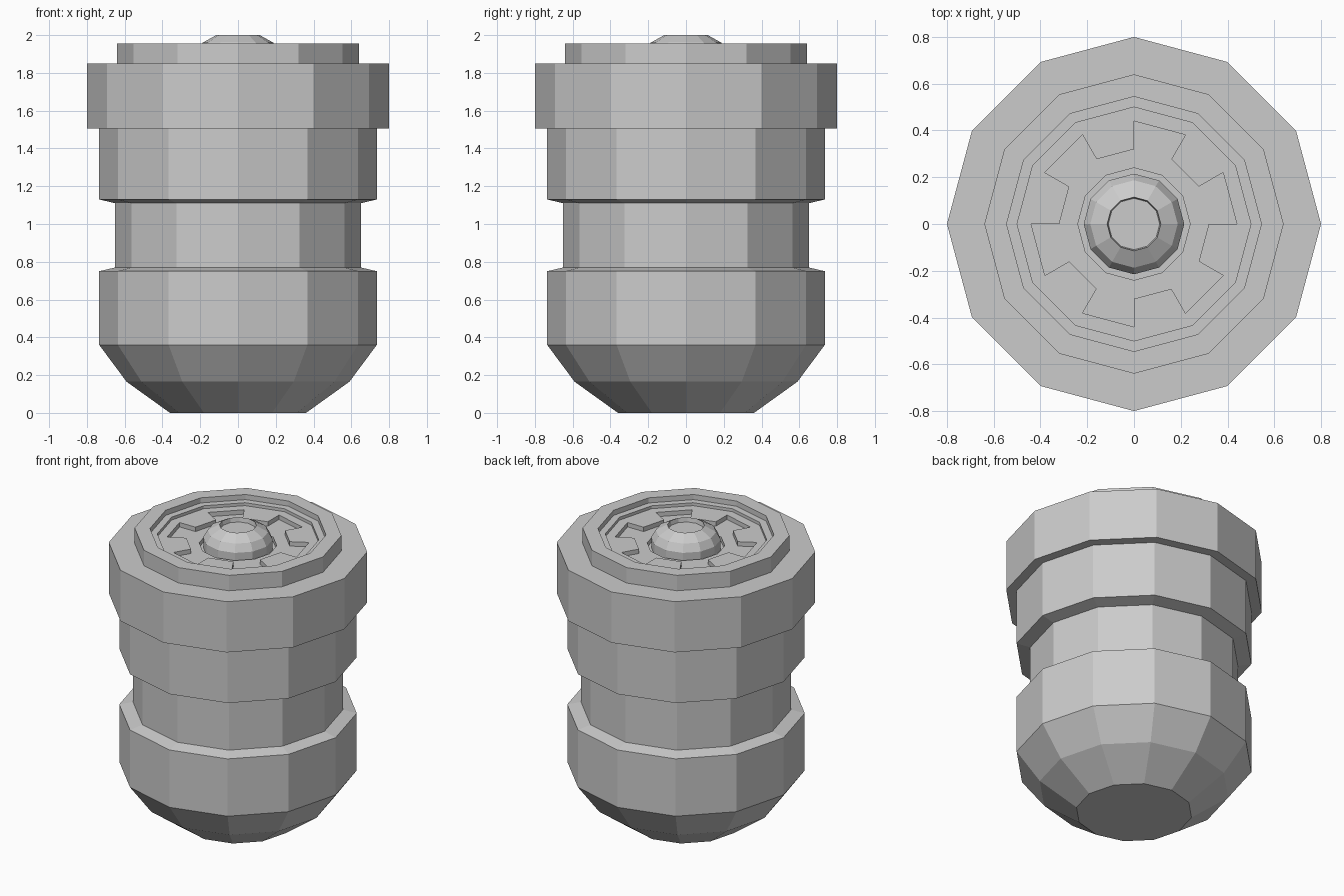
import bpy, bmesh, math

if "Cube" in bpy.data.objects:
    bpy.data.objects.remove(bpy.data.objects["Cube"])

SIDES = 12


def pt(r, z, i):
    a = 2 * math.pi * i / SIDES
    return (r * math.cos(a), r * math.sin(a), z)


def finish(name, bm):
    bmesh.ops.remove_doubles(bm, verts=bm.verts, dist=0.0005)
    me = bpy.data.meshes.new(name)
    bm.to_mesh(me)
    bm.free()
    ob = bpy.data.objects.new(name, me)
    bpy.context.collection.objects.link(ob)
    return ob


def lathe(name, profile, cap_start=False, cap_end=False):
    """Spin an (r, z) profile, listed from the outside bottom upward and in."""
    bm = bmesh.new()
    rings = [[bm.verts.new(pt(r, z, i)) for i in range(SIDES)] for r, z in profile]
    for a, b in zip(rings, rings[1:]):
        for i in range(SIDES):
            j = (i + 1) % SIDES
            bm.faces.new((a[i], a[j], b[j], b[i]))
    if cap_start:
        bm.faces.new(rings[0][::-1])
    if cap_end:
        bm.faces.new(rings[-1])
    return finish(name, bm)


PLATE, FLOOR, MOAT = 1.90, 1.87, 1.84

# Canister body: bowl base, waist groove, collar, stepped rim
lathe("canister_body", [
    (0.36, 0), (0.59, 0.165), (0.735, 0.36), (0.735, 0.75),
    (0.65, 0.77), (0.65, 1.11), (0.735, 1.13), (0.735, 1.505),
    (0.80, 1.505), (0.80, 1.85), (0.64, 1.85), (0.64, 1.955),
    (0.545, 1.955), (0.545, 1.92), (0.50, 1.92), (0.50, PLATE)], cap_start=True)

# Recessed top plate with six notches opening toward the centre
bm = bmesh.new()


def quad(*pts):
    bm.faces.new([bm.verts.new(p) for p in pts])


for i in range(SIDES):
    r = 0.44 if i % 2 == 0 else 0.32
    j = i + 1
    quad(pt(0.50, PLATE, i), pt(0.50, PLATE, j), pt(r, PLATE, j), pt(r, PLATE, i))
    quad(pt(r, PLATE, i), pt(r, PLATE, j), pt(r, FLOOR, j), pt(r, FLOOR, i))
    quad(pt(0.32, FLOOR, i), pt(0.32, FLOOR, j), pt(0.24, FLOOR, j), pt(0.24, FLOOR, i))
    if i % 2 == 0:
        quad(pt(r, FLOOR, i), pt(r, FLOOR, j), pt(0.32, FLOOR, j), pt(0.32, FLOOR, i))
        quad(pt(0.32, PLATE, i), pt(0.44, PLATE, i), pt(0.44, FLOOR, i), pt(0.32, FLOOR, i))
        quad(pt(0.44, PLATE, j), pt(0.32, PLATE, j), pt(0.32, FLOOR, j), pt(0.44, FLOOR, j))
finish("notched_top_plate", bm)

# Centre knob with surrounding moat and hollow tip
lathe("centre_knob", [
    (0.24, FLOOR), (0.24, MOAT), (0.215, MOAT), (0.215, 1.91),
    (0.187, 1.96), (0.115, 2.0), (0.11, 1.97)], cap_end=True)
